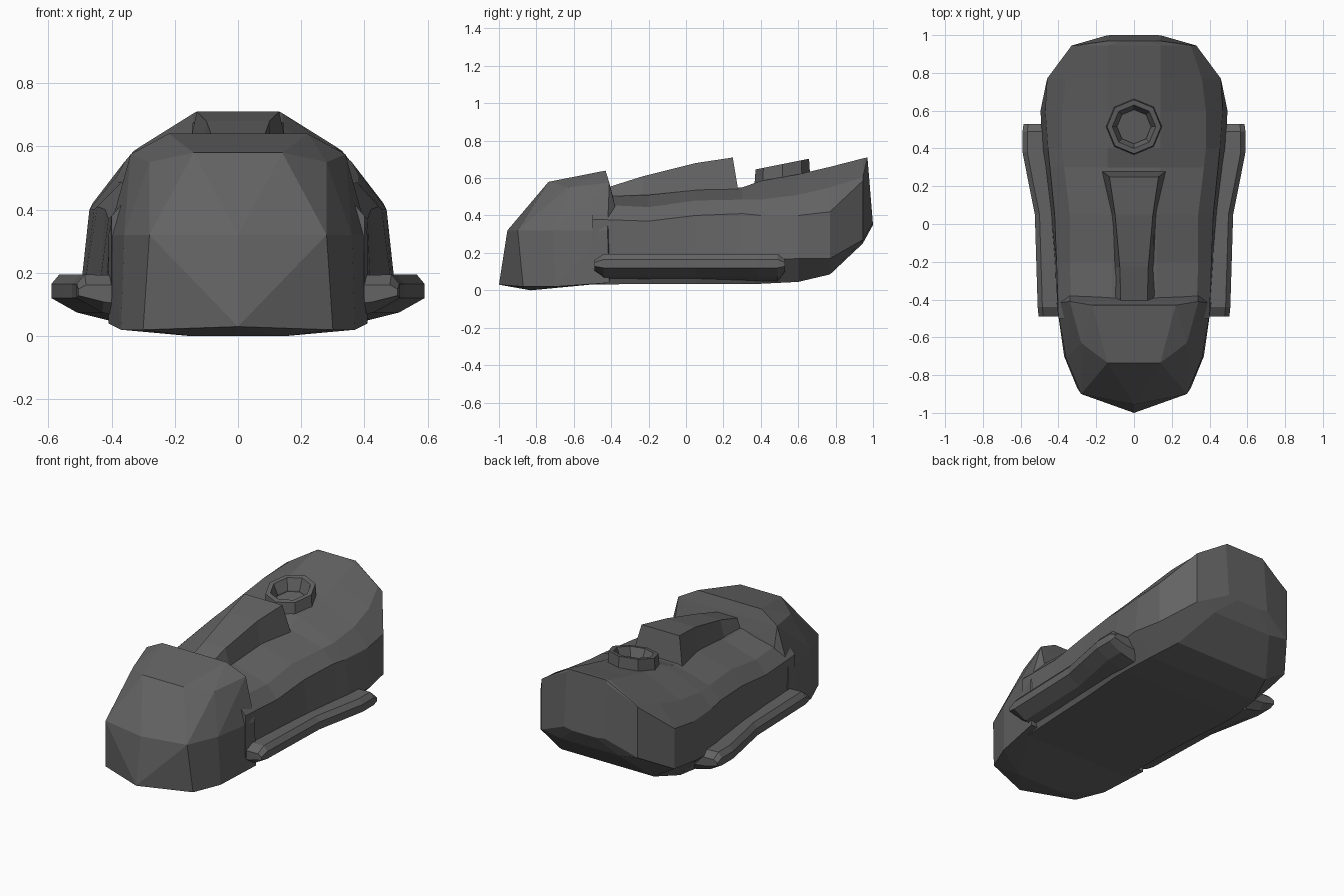
import bpy, bmesh, math

if "Cube" in bpy.data.objects:
    bpy.data.objects.remove(bpy.data.objects["Cube"])

# One dark grey for everything
grey = bpy.data.materials.new("dark_grey")
grey.diffuse_color = (0.125, 0.125, 0.125, 1)
grey.use_nodes = True
grey.node_tree.nodes["Principled BSDF"].inputs["Base Color"].default_value = grey.diffuse_color


def finish(bm, name):
    bmesh.ops.remove_doubles(bm, verts=bm.verts, dist=0.0005)
    bmesh.ops.recalc_face_normals(bm, faces=bm.faces)
    me = bpy.data.meshes.new(name)
    bm.to_mesh(me)
    bm.free()
    me.materials.append(grey)
    ob = bpy.data.objects.new(name, me)
    bpy.context.collection.objects.link(ob)
    return ob


def loft(name, rings, closed=False):
    """Skin a list of rings of 3D points; cap the ends unless the loft closes on itself."""
    bm = bmesh.new()
    vs = [[bm.verts.new(p) for p in r] for r in rings]
    n = len(vs[0])
    for a, b in zip(vs, vs[1:] + (vs[:1] if closed else [])):
        for i in range(n):
            j = (i + 1) % n
            bm.faces.new((a[i], a[j], b[j], b[i]))
    if not closed:
        bm.faces.new(vs[0])
        bm.faces.new(vs[-1])
    return finish(bm, name)


def mirrored(half):
    return half + [(-x, y, z) for x, y, z in reversed(half)]


# Main hull: y, then half section from the bottom edge up to the deck
hull = [
    (-0.50, (.36, .03), (.40, .12), (.40, .38), (.33, .46), (.12, .50)),
    (-0.20, (.37, .035), (.42, .13), (.41, .37), (.34, .445), (.12, .51)),
    (0.05, (.38, .035), (.44, .14), (.42, .40), (.34, .48), (.12, .535)),
    (0.30, (.40, .035), (.47, .15), (.445, .41), (.37, .485), (.14, .55)),
    (0.40, (.40, .035), (.485, .16), (.455, .40), (.38, .485), (.14, .585)),
    (0.60, (.38, .045), (.495, .17), (.47, .40), (.38, .51), (.14, .62)),
    (0.77, (.32, .085), (.46, .17), (.46, .42), (.36, .55), (.14, .66)),
    (0.945, (.20, .25), (.33, .27), (.33, .585), (.30, .605), (.14, .705)),
    (1.00, (.08, .35), (.14, .36), (.14, .69), (.13, .71), (.07, .71)),
]
rings = []
for y, *pts in hull:
    lean = 0.083 if y == 1.0 else 0          # stern wall leans forward
    rings.append(mirrored([(x, y - lean * max(0, z - .35), z) for x, z in pts]))
loft("hull", rings)

# Front hood: convex faceted nose
hood = [
    (0, -1, .03), (.15, -.83, 0), (.30, -.87, .02), (.37, -.70, .02), (.41, -.41, .04),
    (0, -.955, .32), (.28, -.90, .32), (.36, -.71, .32), (.41, -.42, .32),
    (.14, -.735, .58), (.28, -.63, .55), (.34, -.41, .575),
    (.22, -.43, .64), (.22, -.39, .50), (.34, -.38, .45),
]
bm = bmesh.new()
for x, y, z in hood:
    for s in ((1, -1) if x else (1,)):
        bm.verts.new((s * x, y, z))
bmesh.ops.convex_hull(bm, input=bm.verts)
bmesh.ops.dissolve_limit(bm, angle_limit=math.radians(1), verts=bm.verts, edges=bm.edges)
finish(bm, "front_hood")

# Raised spine: base (y, x, z) and top (y, x, z)
spine = [
    (-.42, .12, .47, -.42, .07, .55),
    (-.23, .105, .49, -.23, .075, .61),
    (.05, .12, .50, .05, .10, .68),
    (.28, .17, .53, .25, .13, .71),
]
loft("spine", [mirrored([(bx, by, bz), (tx, ty, tz)]) for by, bx, bz, ty, tx, tz in spine])

# Side skirts: y and outer x, with a fixed cross-section and bevelled ends
skirt = [(-.49, .505), (-.44, .51), (.05, .525), (.20, .555), (.38, .59), (.49, .59), (.53, .585)]
section = [(-.18, .05), (-.08, .075), (0, .12), (0, .165), (-.025, .195), (-.18, .19)]
for side, label in ((1, "right"), (-1, "left")):
    rings = []
    for k, (y, xo) in enumerate(skirt):
        end = k in (0, len(skirt) - 1)
        rings.append([(side * (xo + dx), y, .135 + (z - .135) * (.45 if end else 1))
                      for dx, z in section])
    loft("side_skirt_" + label, rings)

# Octagonal hatch ring sitting on the sloped deck
cy = 0.515


def rim(r, base, slope):
    out = []
    for k in range(8):
        a = k * math.pi / 4
        y = r * math.sin(a)
        out.append((r * math.cos(a), cy + y, base + slope * y))
    return out


loft("hatch_ring", [rim(.150, .57, .15), rim(.143, .675, .20),
                    rim(.115, .675, .20), rim(.09, .615, .15), rim(.09, .57, .15)], closed=True)
